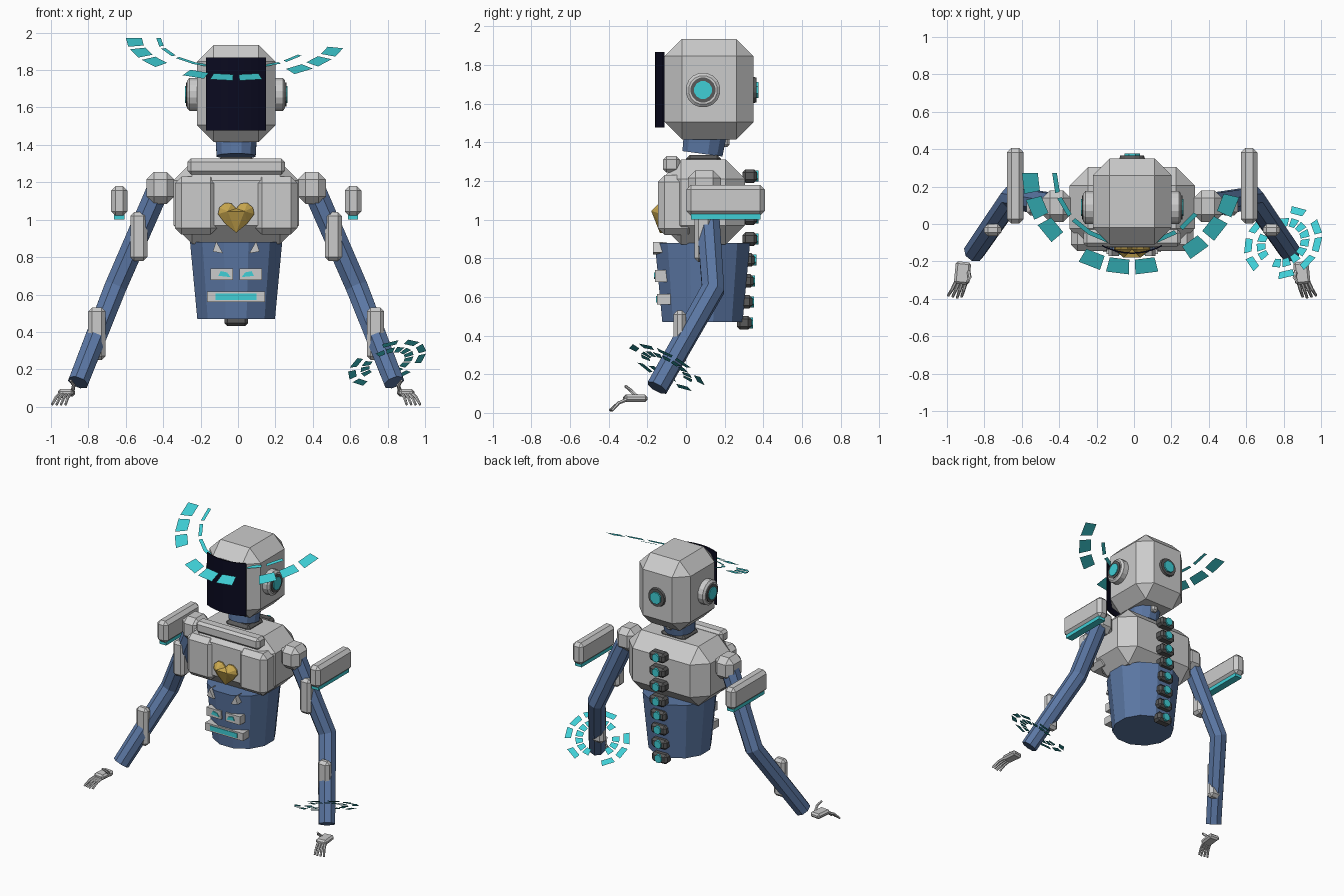
import bpy, bmesh, math
from mathutils import Vector, Matrix

if "Cube" in bpy.data.objects:
    bpy.data.objects.remove(bpy.data.objects["Cube"])

CX = -0.01   # symmetry plane of the body


def mat(name, r, g, b):
    m = bpy.data.materials.new(name)
    m.diffuse_color = (r, g, b, 1)
    m.use_nodes = True
    m.node_tree.nodes["Principled BSDF"].inputs["Base Color"].default_value = m.diffuse_color
    return m


GREY = mat("light_grey", 0.60, 0.60, 0.60)
BLUE = mat("steel_blue", 0.105, 0.185, 0.37)
TEAL = mat("glow_teal", 0.05, 0.62, 0.67)
NAVY = mat("visor_navy", 0.003, 0.003, 0.014)
DARK = mat("dark_grey", 0.10, 0.10, 0.10)
GOLD = mat("gold", 0.60, 0.40, 0.08)


def finish(bm, name, material, fix=True):
    if fix:
        bmesh.ops.recalc_face_normals(bm, faces=bm.faces)
    me = bpy.data.meshes.new(name)
    bm.to_mesh(me)
    bm.free()
    me.materials.append(material)
    ob = bpy.data.objects.new(name, me)
    bpy.context.collection.objects.link(ob)
    return ob


def box(name, c, size, material, bevel=0.0, rot=None):
    bm = bmesh.new()
    bmesh.ops.create_cube(bm, size=1)
    bmesh.ops.scale(bm, vec=size, verts=bm.verts)
    if bevel:
        bmesh.ops.bevel(bm, geom=bm.edges[:], offset=bevel, segments=1,
                        affect='EDGES', profile=0.5)
    if rot:
        bmesh.ops.transform(bm, matrix=rot, verts=bm.verts)
    bmesh.ops.translate(bm, vec=c, verts=bm.verts)
    return finish(bm, name, material)


def tube(name, pts, radii, sides, material):
    """Faceted tube through points, mitred at the bends."""
    pts = [Vector(p) for p in pts]
    dirs = [(b - a).normalized() for a, b in zip(pts, pts[1:])]
    dirs = [dirs[0]] + [(a + b).normalized() for a, b in zip(dirs, dirs[1:])] + [dirs[-1]]
    ref = Vector((0, 1, 0)) if abs(dirs[0].y) < 0.8 else Vector((0, 0, 1))
    bm = bmesh.new()
    rings = []
    for p, d, r in zip(pts, dirs, radii):
        u = (ref - d * ref.dot(d)).normalized()
        v = d.cross(u)
        angs = [(i + 0.5) * math.tau / sides for i in range(sides)]
        rings.append([bm.verts.new(p + r * (u * math.cos(a) + v * math.sin(a))) for a in angs])
    for A, B in zip(rings, rings[1:]):
        for i in range(sides):
            j = (i + 1) % sides
            bm.faces.new((A[i], A[j], B[j], B[i]))
    bm.faces.new(rings[0])
    bm.faces.new(rings[-1])
    return finish(bm, name, material)


def prism(name, outline, vec, material):
    """Extrude a closed outline along a vector."""
    bm = bmesh.new()
    f = bm.faces.new([bm.verts.new(p) for p in outline])
    ext = bmesh.ops.extrude_face_region(bm, geom=[f])
    bmesh.ops.translate(bm, vec=vec,
                        verts=[g for g in ext['geom'] if isinstance(g, bmesh.types.BMVert)])
    return finish(bm, name, material)


def ring_tiles(name, center, u, v, rings):
    """Flat glowing tiles; rings = (radius, width, span, angles)."""
    bm = bmesh.new()
    for r, w, span, angles in rings:
        for a in angles:
            quad = []
            for rr, da in ((r - w / 2, -1), (r + w / 2, -1), (r + w / 2, 1), (r - w / 2, 1)):
                t = math.radians(a + da * span / 2)
                quad.append(bm.verts.new(center + rr * (u * math.cos(t) + v * math.sin(t))))
            bm.faces.new(quad)
    return finish(bm, name, TEAL, fix=False)


# head and curved visor
box("head", (CX, 0.12, 1.675), (0.42, 0.46, 0.52), GREY, 0.09)
arc = [(-0.16 + 0.04 * i) for i in range(9)]
curve = lambda x: -0.16 + 0.04 * (x / 0.16) ** 2
outline = [(CX + x, curve(x), 1.476) for x in arc]
outline += [(CX + x, curve(x) + 0.008, 1.476) for x in reversed(arc)]
prism("visor", outline, (0, 0, 0.39), NAVY)

# ears and rear sensor
for s, side in ((-1, "left"), (1, "right")):
    def at(d):
        return (CX + s * d, 0.088, 1.67)
    tube(side + "_ear_pad", [at(0.2), at(0.25), at(0.262)], [0.09, 0.09, 0.075], 16, GREY)
    tube(side + "_ear_ring", [at(0.24), at(0.268)], [0.065, 0.065], 16, DARK)
    tube(side + "_ear_light", [at(0.24), at(0.274)], [0.047, 0.047], 12, TEAL)
tube("rear_sensor_ring", [(CX, 0.33, 1.67), (CX, 0.365, 1.67)], [0.075, 0.065], 16, DARK)
tube("rear_sensor_light", [(CX, 0.34, 1.67), (CX, 0.376, 1.67)], [0.045, 0.045], 8, TEAL)

# neck
tube("neck", [(CX, 0.085, 1.34), (CX, 0.10, 1.45)], [0.108, 0.115], 12, BLUE)
box("neck_collar", (CX, 0.09, 1.31), (0.2, 0.18, 0.05), DARK, 0.02)
box("neck_clip", (CX, 0.20, 1.40), (0.05, 0.05, 0.05), GREY, 0.012)

# chest with front plates and collar bar
box("chest", (CX, 0.09, 1.09), (0.67, 0.43, 0.44), GREY, 0.1)
box("collar_bar", (CX, -0.075, 1.285), (0.52, 0.09, 0.085), GREY, 0.018)
for s, side in ((-1, "left"), (1, "right")):
    box(side + "_chest_plate", (CX + s * 0.215, -0.05, 1.075), (0.225, 0.19, 0.31), GREY, 0.035)

# faceted heart gem
half = [(0, 1.06), (0.025, 1.087), (0.06, 1.09), (0.09, 1.065), (0.097, 1.03), (0.06, 0.98)]
heart = half + [(0, 0.93)] + [(-x, z) for x, z in reversed(half[1:])]
bm = bmesh.new()
rim = [bm.verts.new((CX + x, -0.135, z)) for x, z in heart]
back = [bm.verts.new((CX + x, -0.10, z)) for x, z in heart]
ridge = {1: bm.verts.new((CX + 0.045, -0.18, 1.045)), -1: bm.verts.new((CX - 0.045, -0.18, 1.045))}
n = len(rim)
for i in range(n):
    j = (i + 1) % n
    bm.faces.new((rim[i], rim[j], ridge[1 if i < n // 2 else -1]))
    bm.faces.new((rim[i], back[i], back[j], rim[j]))
bm.faces.new((rim[0], ridge[1], ridge[-1]))
bm.faces.new((rim[n // 2], ridge[-1], ridge[1]))
bm.faces.new(back)
finish(bm, "heart_gem", GOLD)

# tapered waist
tube("waist", [(CX, 0.085, 0.47), (CX, 0.085, 0.88)], [0.215, 0.255], 12, BLUE)

# face badge on the waist: horns, eyes, mouth
for s, side in ((-1, "left"), (1, "right")):
    x = CX + s * 0.095
    prism(side + "_badge_horn", [(x - s * 0.025, -0.17, 0.82), (x + s * 0.03, -0.17, 0.83),
                                 (x + s * 0.012, -0.17, 0.885)], (0, 0.07, 0), GREY)
    box(side + "_badge_eye", (CX + s * 0.078, -0.125, 0.708), (0.12, 0.07, 0.062), GREY)
    e = CX + s * 0.06
    prism(side + "_badge_pupil", [(e - s * 0.03, -0.166, 0.693), (e + s * 0.035, -0.166, 0.70),
                                  (e + s * 0.022, -0.166, 0.725), (e - s * 0.012, -0.166, 0.718)],
          (0, 0.009, 0), TEAL)
box("badge_mouth", (CX, -0.115, 0.588), (0.31, 0.07, 0.056), GREY)
box("badge_mouth_light", (CX, -0.15, 0.588), (0.22, 0.009, 0.034), TEAL)

# spine blocks with lights
for i in range(8):
    z = 1.225 - 0.1085 * i
    y = 0.33 if i < 4 else 0.318 - 0.006 * (i - 4)
    box("spine_block_%d" % i, (CX, y, z), (0.125, 0.075, 0.07), DARK, 0.016)
    tube("spine_light_%d" % i, [(CX, y, z), (CX, y + 0.046, z)], [0.032, 0.03], 8, TEAL)

# shoulders, arms and hands, both sides
for s, side in ((-1, "left"), (1, "right")):
    def P(x, y, z):
        return Vector((CX + s * x, y, z))
    box(side + "_shoulder", P(0.405, 0.095, 1.17), (0.15, 0.17, 0.17), GREY, 0.04)
    box(side + "_pauldron", P(0.625, 0.205, 1.10), (0.088, 0.405, 0.16), GREY, 0.024)
    box(side + "_pauldron_light", P(0.625, 0.205, 1.018), (0.055, 0.36, 0.034), TEAL)
    tube(side + "_arm", [P(0.405, 0.10, 1.19), P(0.645, 0.14, 0.64), P(0.845, -0.15, 0.13)],
         [0.066, 0.064, 0.058], 8, BLUE)
    box(side + "_upper_arm_guard", P(0.52, 0.09, 0.91), (0.09, 0.09, 0.26), GREY, 0.02)
    box(side + "_forearm_guard", P(0.745, -0.032, 0.39), (0.092, 0.065, 0.28), GREY, 0.02)
    # hand
    turn = Matrix.Rotation(s * 0.1, 4, 'Z')
    box(side + "_palm", P(0.907, -0.262, 0.075), (0.082, 0.12, 0.038), GREY, 0.012, turn)
    for k in range(4):
        x0, x1 = 0.887 + 0.018 * k, 0.912 + 0.024 * k
        y1 = -0.395 + 0.006 * abs(k - 1)
        tube("%s_finger_%d" % (side, k),
             [P(x0, -0.305, 0.07), P((x0 + x1) / 2, -0.35, 0.05), P(x1, y1, 0.012)],
             [0.01, 0.009, 0.007], 6, GREY)
    tube(side + "_thumb", [P(0.875, -0.255, 0.085), P(0.868, -0.285, 0.115), P(0.885, -0.315, 0.14)],
         [0.011, 0.01, 0.007], 6, GREY)

# tilted halo in front of the head
tilt = math.atan(0.42)
ring_tiles("head_halo", Vector((CX, 0.274, 1.972)),
           Vector((0, -math.cos(tilt), -math.sin(tilt))), Vector((1, 0, 0)),
           [(0.547, 0.085, 12, (-84, -68.5, -53, -23, -7.7, 7.7, 38, 54, 70)),
            (0.415, 0.025, 16, (-82, -61.5, -41, -25, 26, 47))])

# wrist halo around one forearm, square to it
nrm = Vector((-0.38, 0.56, 1)).normalized()
u = Vector((1, 0, 0.38)).normalized()
ring_tiles("wrist_halo", Vector((0.797, -0.10, 0.235)), u, nrm.cross(u),
           [(0.20, 0.042, 24, (75, 28, -3, -36, -75, -141, -175, 150)),
            (0.125, 0.05, 19, [i * 24 for i in range(15) if i not in (5, 6, 10)])])
